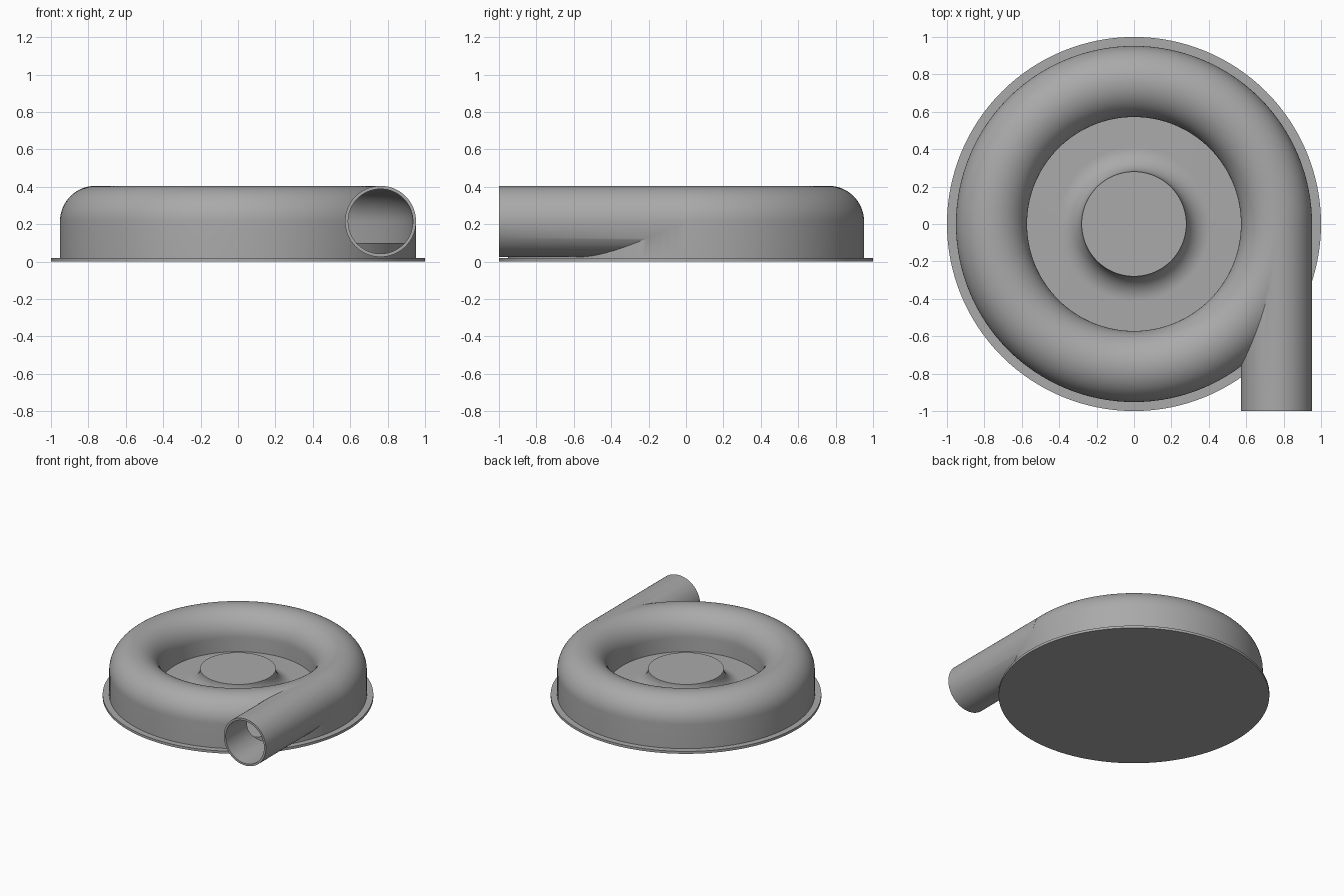
import bpy, bmesh, math
from mathutils import Vector

cube = bpy.data.objects.get("Cube")
if cube:
    bpy.data.objects.remove(cube, do_unlink=True)

RING, TUBE, MID = 0.762, 0.19, 0.215   # scroll radius, tube radius, tube height
WALL = 0.017
PLATE, FLOOR, HUB_TOP = 0.02, 0.1, 0.23

metal = bpy.data.materials.new("grey_metal")
metal.use_nodes = True
grey = (0.4, 0.4, 0.4, 1)
metal.diffuse_color = grey
metal.node_tree.nodes["Principled BSDF"].inputs["Base Color"].default_value = grey


def finish(bm, name):
    bmesh.ops.remove_doubles(bm, verts=bm.verts, dist=1e-5)
    bmesh.ops.recalc_face_normals(bm, faces=bm.faces)
    mesh = bpy.data.meshes.new(name)
    bm.to_mesh(mesh)
    bm.free()
    mesh.materials.append(metal)
    obj = bpy.data.objects.new(name, mesh)
    bpy.context.collection.objects.link(obj)
    return obj


def lathe(name, profile, closed=False, steps=128):
    """Revolve an (r, z) profile about the z axis."""
    bm = bmesh.new()
    verts = [bm.verts.new((r, 0, z)) for r, z in profile]
    edges = [bm.edges.new(pair) for pair in zip(verts, verts[1:])]
    if closed:
        edges.append(bm.edges.new((verts[-1], verts[0])))
    bmesh.ops.spin(bm, geom=verts + edges, cent=(0, 0, 0), axis=(0, 0, 1),
                   angle=math.tau, steps=steps)
    return finish(bm, name)


def arc(cx, cz, radius, start, end, n):
    angles = [math.radians(start + (end - start) * i / n) for i in range(n + 1)]
    return [(cx + radius * math.cos(a), cz + radius * math.sin(a)) for a in angles]


def scroll(name, radius, bottom):
    """Ring with a half-round top and straight side walls."""
    profile = [(RING + radius, bottom)] + arc(RING, MID, radius, 0, 180, 32)
    return lathe(name, profile + [(RING - radius, bottom)], closed=True)


def rod(name, radius, y0, y1):
    """Solid cylinder along y on the outlet axis."""
    bm = bmesh.new()
    ring = [bm.verts.new((x, y0, z)) for x, z in arc(RING, MID, radius, 0, 360, 64)[:-1]]
    cap = bm.faces.new(ring)
    side = bmesh.ops.extrude_face_region(bm, geom=[cap])
    moved = [v for v in side["geom"] if isinstance(v, bmesh.types.BMVert)]
    bmesh.ops.translate(bm, verts=moved, vec=Vector((0, y1 - y0, 0)))
    return finish(bm, name)


def combine(target, other, operation):
    mod = target.modifiers.new(operation, "BOOLEAN")
    mod.operation, mod.object, mod.solver = operation, other, "EXACT"
    bpy.context.view_layer.objects.active = target
    bpy.ops.object.modifier_apply(modifier=mod.name)
    bpy.data.objects.remove(other, do_unlink=True)


# Hollow scroll housing with a tangent outlet pipe
housing = scroll("scroll_housing", TUBE, PLATE)
combine(housing, rod("outlet_pipe", TUBE, -1, -0.02), "UNION")
combine(housing, scroll("cavity_cutter", TUBE - WALL, PLATE - 0.1), "DIFFERENCE")
combine(housing, rod("bore_cutter", TUBE - WALL, -1.1, -0.06), "DIFFERENCE")

# Raised floor with a flared central hub
flare = HUB_TOP - FLOOR
hub = lathe("floor_and_hub", [(0, HUB_TOP)]
            + arc(0.28 + flare, HUB_TOP, flare, 180, 270, 16)
            + [(0.93, FLOOR), (0.93, PLATE)])

# Mounting flange
flange = lathe("base_flange", [(0, PLATE), (1, PLATE), (1, 0), (0, 0)])

bpy.ops.object.select_all(action="DESELECT")
for obj in (housing, hub, flange):
    obj.select_set(True)
bpy.context.view_layer.objects.active = housing
bpy.ops.object.shade_smooth_by_angle(angle=math.radians(30))
